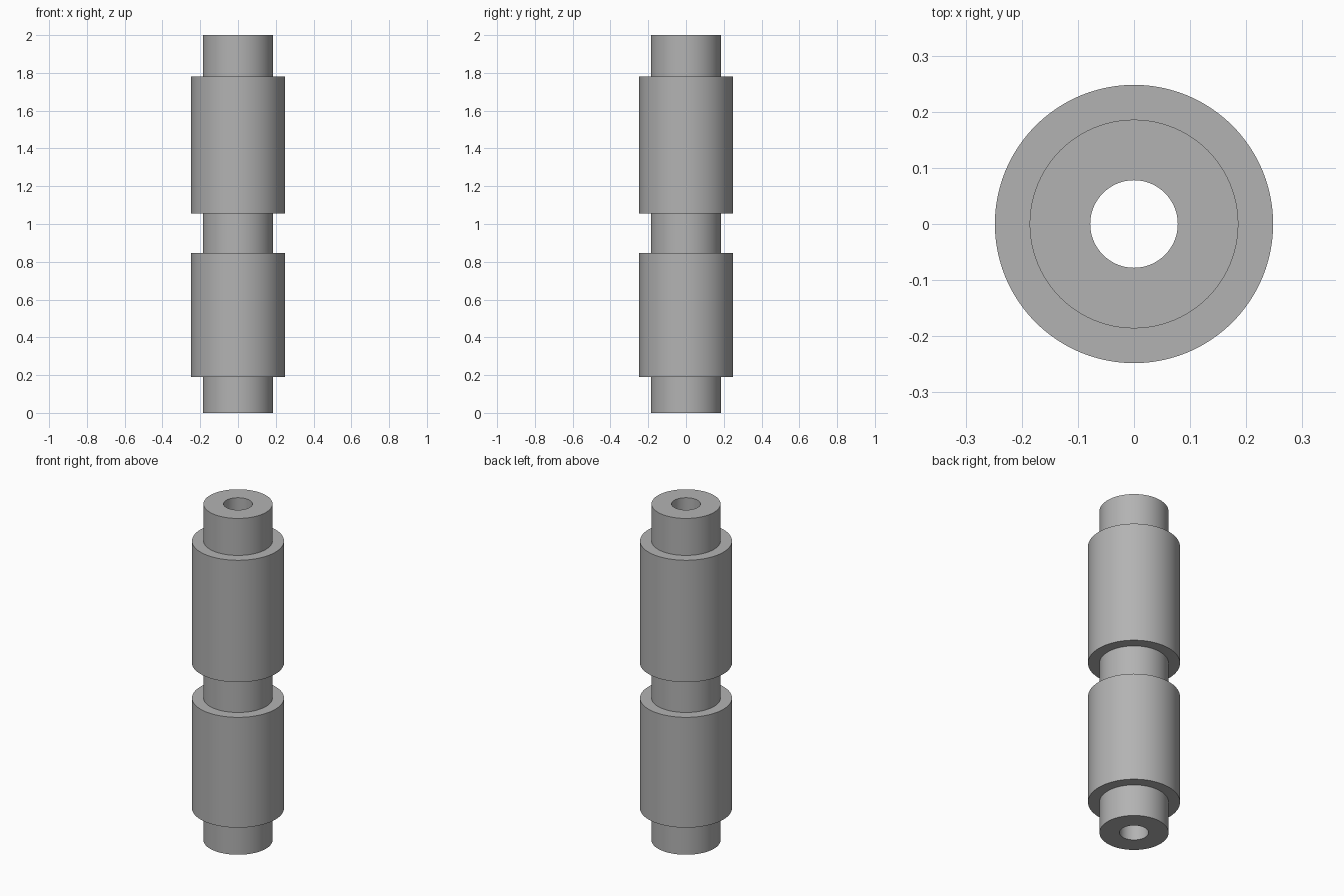
import bpy, bmesh, math

if "Cube" in bpy.data.objects:
    bpy.data.objects.remove(bpy.data.objects["Cube"])

R_BODY, R_NECK, R_BORE = 0.248, 0.186, 0.078
SEGMENTS = 96

# Closed cross-section (radius, height): stepped outside, straight through bore
profile = [
    (R_BORE, 0), (R_NECK, 0), (R_NECK, 0.19),
    (R_BODY, 0.19), (R_BODY, 0.846), (R_NECK, 0.846),
    (R_NECK, 1.055), (R_BODY, 1.055), (R_BODY, 1.78),
    (R_NECK, 1.78), (R_NECK, 2.0), (R_BORE, 2.0),
]

# Spin the section around the z axis
bm = bmesh.new()
rings = []
for i in range(SEGMENTS):
    a = 2 * math.pi * i / SEGMENTS
    rings.append([bm.verts.new((r * math.cos(a), r * math.sin(a), z)) for r, z in profile])
n = len(profile)
for i in range(SEGMENTS):
    a, b = rings[i], rings[(i + 1) % SEGMENTS]
    for j in range(n):
        k = (j + 1) % n
        bm.faces.new((a[j], b[j], b[k], a[k]))
bmesh.ops.recalc_face_normals(bm, faces=bm.faces)

mesh = bpy.data.meshes.new("stepped_sleeve")
bm.to_mesh(mesh)
bm.free()
sleeve = bpy.data.objects.new("stepped_sleeve", mesh)
bpy.context.collection.objects.link(sleeve)

# Plain grey
grey = bpy.data.materials.new("grey")
grey.diffuse_color = (0.45, 0.45, 0.45, 1)
grey.use_nodes = True
grey.node_tree.nodes["Principled BSDF"].inputs["Base Color"].default_value = grey.diffuse_color
mesh.materials.append(grey)

# Smooth barrels, sharp shoulders
bpy.context.view_layer.objects.active = sleeve
sleeve.select_set(True)
bpy.ops.object.shade_smooth_by_angle(angle=math.radians(30))
